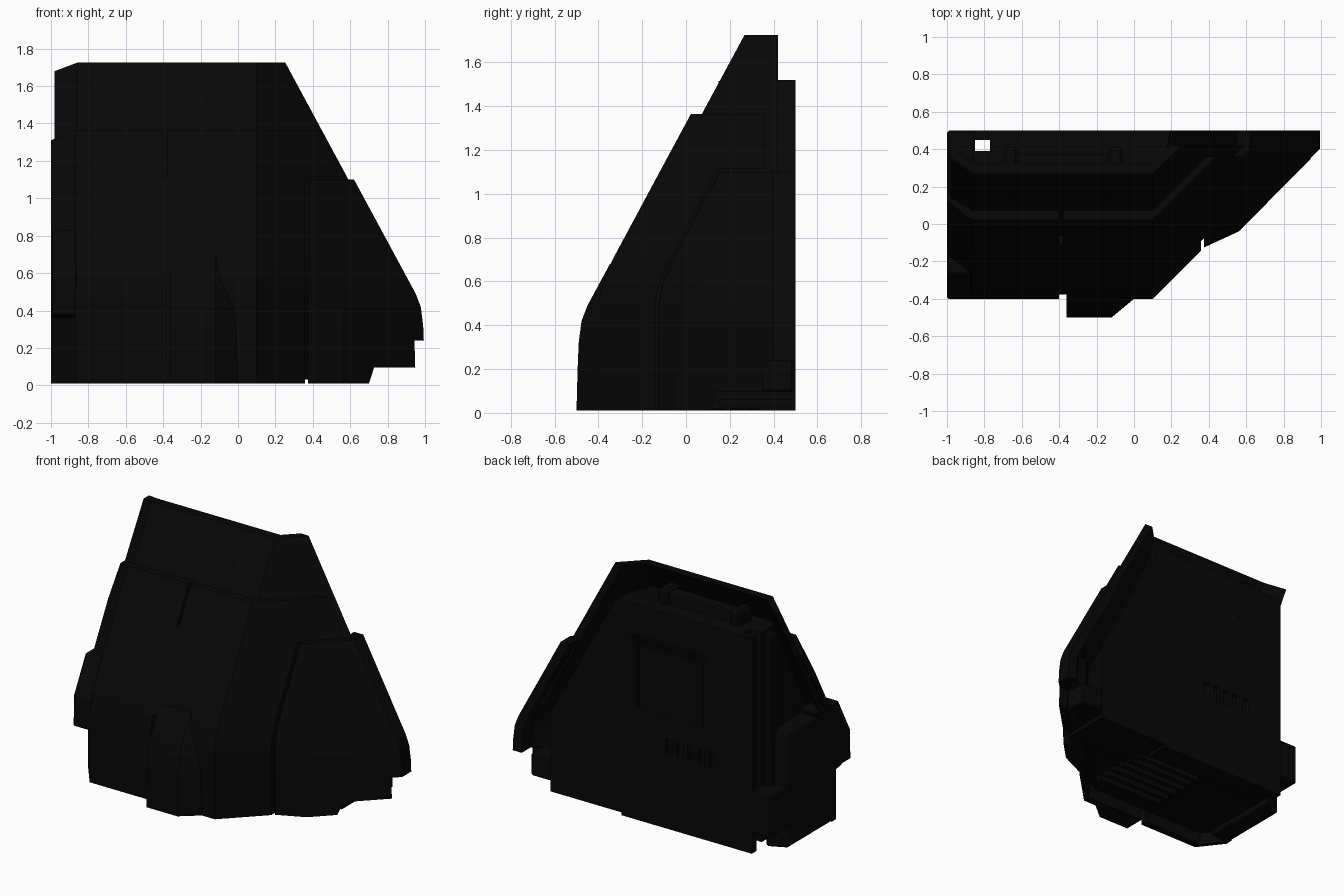
import bpy, bmesh

if "Cube" in bpy.data.objects:
    bpy.data.objects.remove(bpy.data.objects["Cube"])

black = bpy.data.materials.new("matte_black")
black.diffuse_color = (0.0022, 0.0022, 0.0022, 1)
black.use_nodes = True
black.node_tree.nodes["Principled BSDF"].inputs["Base Color"].default_value = black.diffuse_color


def finish(name, bm):
    bmesh.ops.recalc_face_normals(bm, faces=bm.faces)
    me = bpy.data.meshes.new(name)
    bm.to_mesh(me)
    bm.free()
    me.materials.append(black)
    ob = bpy.data.objects.new(name, me)
    bpy.context.collection.objects.link(ob)
    return ob


def loft(name, levels, bevel=0.0):
    """levels: list of (z, [(x, y), ...]) rings with equal counts"""
    bm = bmesh.new()
    rings = [[bm.verts.new((x, y, z)) for x, y in ring] for z, ring in levels]
    n = len(rings[0])
    for a, b in zip(rings, rings[1:]):
        for i in range(n):
            j = (i + 1) % n
            bm.faces.new((a[i], a[j], b[j], b[i]))
    bm.faces.new(rings[0])
    bm.faces.new(rings[-1])
    ob = finish(name, bm)
    if bevel:
        m = ob.modifiers.new("edge", 'BEVEL')
        m.width = bevel
        m.segments = 1
        m.limit_method = 'ANGLE'
        m.angle_limit = 0.9
    return ob


def box(name, x0, x1, y0, y1, z0, z1, bevel=0.0):
    ring = [(x0, y0), (x1, y0), (x1, y1), (x0, y1)]
    return loft(name, [(z0, ring), (z1, ring)], bevel)


def cut(target, cutter):
    cutter.hide_render = True
    cutter.display_type = 'WIRE'
    m = target.modifiers.new("cut", 'BOOLEAN')
    m.object = cutter
    m.solver = 'EXACT'


# ---- front profile: y as a function of z ----
def line(z):
    return -0.45 + 0.54 * (z - 0.49)


def flat(z):
    """upright foot blending softly into the sloped face"""
    t = min(max((z - 0.46) / 0.24, 0), 1)
    return -0.40 + 0.54 * 0.12 * t * t if t < 1 else line(z)


BULGE = [(0.01, -0.50), (0.20, -0.495), (0.32, -0.49), (0.42, -0.477), (0.49, -0.45)]


def bulge(z):
    if z >= 0.49:
        return line(z)
    for (z0, y0), (z1, y1) in zip(BULGE, BULGE[1:]):
        if z <= z1:
            return y0 + (y1 - y0) * (z - z0) / (z1 - z0)


FOLD = 0.10


def at_x(x, prof=flat):
    """column at fixed x: flat front, 45 degree right side, chamfered left corner"""
    shift = max(0, x - FOLD) + max(0, -0.87 - x) * 0.8
    return lambda z, off: (x, prof(z) + off + shift)


def at_y(y, prof=flat, back=0.0):
    """column on the diagonal side ending at depth y"""
    return lambda z, off: (FOLD + y - prof(z) - off, y + back)


def left_edge(z, off):
    """left corner column, cut back further near the ground"""
    return -1.0, flat(z) + off + (0.17 if z < 0.365 else 0.104)


def sheet(name, cols, zs, off=0.0, thick=0.05, bevel=0.0):
    return loft(name, [(z, [c(z, off) for c in cols] +
                        [c(z, off + thick) for c in reversed(cols)]) for z in zs], bevel)


def drop_corner(ob, z_top, z_new):
    for v in ob.data.vertices:
        if v.co.z > z_top - 0.01 and v.co.x < -0.95:
            v.co.z = z_new


# ---- backing shell that rises above the panels ----
shell = sheet("upper_shell", [at_x(-0.98), at_x(-0.86), at_x(FOLD), at_y(0.42)],
              [0.58, 0.70, 1.1, 1.725], 0.05, 0.06)
drop_corner(shell, 1.725, 1.68)
sheet("lower_backing", [at_x(-0.86), at_x(FOLD), at_y(0.30)], [0.12, 0.58], 0.05, 0.07)

# ---- main front panels ----
top_panel = sheet("main_panel_upper", [left_edge, at_x(-0.87), at_x(FOLD), at_y(0.36)],
                  [1.115, 1.365])
drop_corner(top_panel, 1.365, 1.31)
low_panel = sheet("main_panel_lower", [left_edge, at_x(-0.87), at_x(FOLD), at_x(0.358)],
                  [0.01, 0.36, 0.37, 0.46, 0.52, 0.58, 0.64, 0.70, 1.115])
cut(top_panel, box("upper_slot_cutter", -0.40, -0.38, -0.6, 0.3, 1.10, 1.45))
cut(low_panel, box("lower_slot_cutter", -0.40, -0.36, -0.6, -0.2, -0.1, 0.60))

# ---- bulged centre panel ----
levels = []
for z in (0.01, 0.2, 0.32, 0.42, 0.49, 0.57, 0.68):
    y = bulge(z)
    rim = max(flat(z) + 0.003, y + 0.002)
    levels.append((z, [(-0.36, rim + 0.03), (-0.36, y), (-0.12, y),
                       (-0.12 + 1.2 * (rim - y), rim), (0.0, rim + 0.03)]))
loft("centre_bulge", levels)

# ---- right wing panel, stepped at its lower edge ----
lead = [at_x(0.375), at_x(0.56, bulge)]
sheet("wing_upper", lead + [at_y(0.40, bulge), at_y(0.40, bulge, 0.10)],
      [0.24, 0.32, 0.42, 0.49, 0.58, 0.70, 1.10], 0, 0.07)
sheet("wing_middle", lead + [at_y(0.35, bulge)], [0.095, 0.24], 0, 0.07)
foot = []
for z, y in ((0.01, 0.10), (0.095, 0.13)):
    cols = lead + [at_y(y, bulge)]
    foot.append((z, [c(z, 0) for c in cols] + [c(z, 0.07) for c in reversed(cols)]))
loft("wing_foot", foot)
box("wing_rear_block", 0.55, 0.86, 0.33, 0.49, 0.095, 0.25, 0.01)

# ---- left corner ledge ----
loft("left_ledge", [(z, [(-1, y), (-0.86, y), (-0.86, y + 0.25), (-1, y + 0.25)])
                    for z, y in ((0.37, -0.40), (0.58, -0.395), (0.83, -0.262))], 0.008)

# ---- inner body ----
levels = []
for z in (0.05, 0.50, 0.58, 1.52):
    y = flat(z) + 0.11
    xr = min(0.70, 0.30 - line(z))
    levels.append((z, [(-0.86, 0.5), (-0.86, y + 0.04), (-0.82, y), (FOLD, y),
                       (FOLD + (xr - FOLD) * 0.75, y + (0.5 - y) * 0.55), (xr, 0.5)]))
body = loft("inner_body", levels)
cut(body, box("side_groove_cutter", -1.1, -0.77, 0.39, 0.45, -0.2, 2))

# ---- back plate details ----
inner = [(-0.48, 0.47), (0.03, 0.47), (0.03, 0.6), (-0.48, 0.6)]
outer = [(-0.54, 0.50), (0.08, 0.50), (0.08, 0.6), (-0.54, 0.6)]
cut(body, loft("rear_recess_cutter", [(0.79, inner), (1.22, inner), (1.31, outer)]))
for i in range(5):
    x = -0.58 + i * 0.085
    cut(body, box("vent_cutter", x, x + 0.05, 0.47, 0.6, 0.53, 0.64))
box("rear_service_hatch", 0.18, 0.62, 0.485, 0.50, 0.08, 0.36, 0.006)

# ---- left side blocks and post ----
loft("left_side_block", [(z, [(-1, y), (-1, 0.30), (-0.87, 0.36), (-0.85, y)])
                         for z, y in ((0.01, -0.22), (0.58, -0.22), (0.80, -0.12))], 0.01)
box("left_rear_box", -1.0, -0.85, 0.28, 0.50, 0.15, 0.44, 0.012)
box("left_post", -0.92, -0.85, 0.29, 0.36, 0.44, 1.50, 0.01)

# ---- roof rail ----
box("roof_rail", -0.66, -0.08, 0.29, 0.38, 1.51, 1.60, 0.01)
for x in (-0.66, -0.10):
    box("roof_bracket", x - 0.04, x + 0.04, 0.26, 0.41, 1.51, 1.62, 0.015)

# ---- underside rim and grille ----
box("rear_sill", -0.76, 0.15, 0.33, 0.50, 0.01, 0.06)
box("rear_sill_right", 0.15, 0.70, 0.15, 0.50, 0.03, 0.06)
box("rear_sill_end", -0.86, -0.76, 0.45, 0.50, 0.01, 0.06)
for i in range(6):
    y = -0.15 + i * 0.08
    box("grille_slat", -0.33, 0.20, y, y + 0.035, 0.015, 0.06)

# ---- small front rivets, almost flush ----
for x in (-0.65, -0.15):
    y = line(1.5) + 0.05
    box("front_rivet", x - 0.015, x + 0.015, y + 0.004, y + 0.03, 1.49, 1.515)
